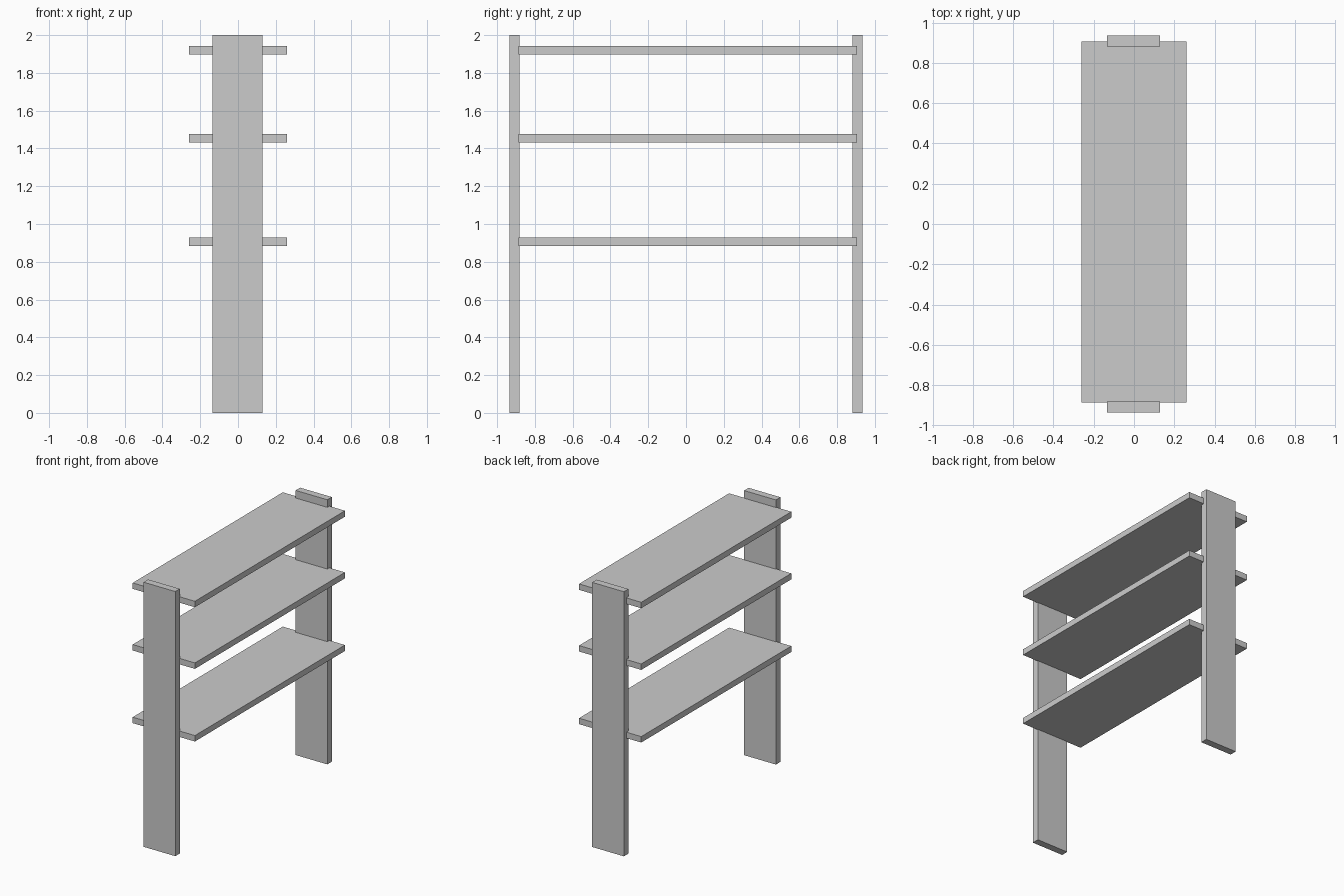
import bpy
import bmesh
from mathutils import Vector

if "Cube" in bpy.data.objects:
    bpy.data.objects.remove(bpy.data.objects["Cube"])


def box(name, lo, hi):
    """Axis-aligned board between two corners."""
    lo, hi = Vector(lo), Vector(hi)
    bm = bmesh.new()
    bmesh.ops.create_cube(bm, size=1)
    bmesh.ops.scale(bm, vec=hi - lo, verts=bm.verts)
    mesh = bpy.data.meshes.new(name)
    bm.to_mesh(mesh)
    bm.free()
    obj = bpy.data.objects.new(name, mesh)
    obj.location = (lo + hi) / 2
    bpy.context.collection.objects.link(obj)
    return obj


# Upright boards at both ends
box("front_upright", (-0.135, -0.935, 0), (0.13, -0.881, 2))
box("back_upright", (-0.135, 0.881, 0), (0.13, 0.935, 2))

# Shelves, let into the uprights
for name, z in (("lower_shelf", 0.905), ("middle_shelf", 1.454), ("upper_shelf", 1.92)):
    box(name, (-0.26, -0.886, z - 0.0225), (0.26, 0.906, z + 0.0225))
